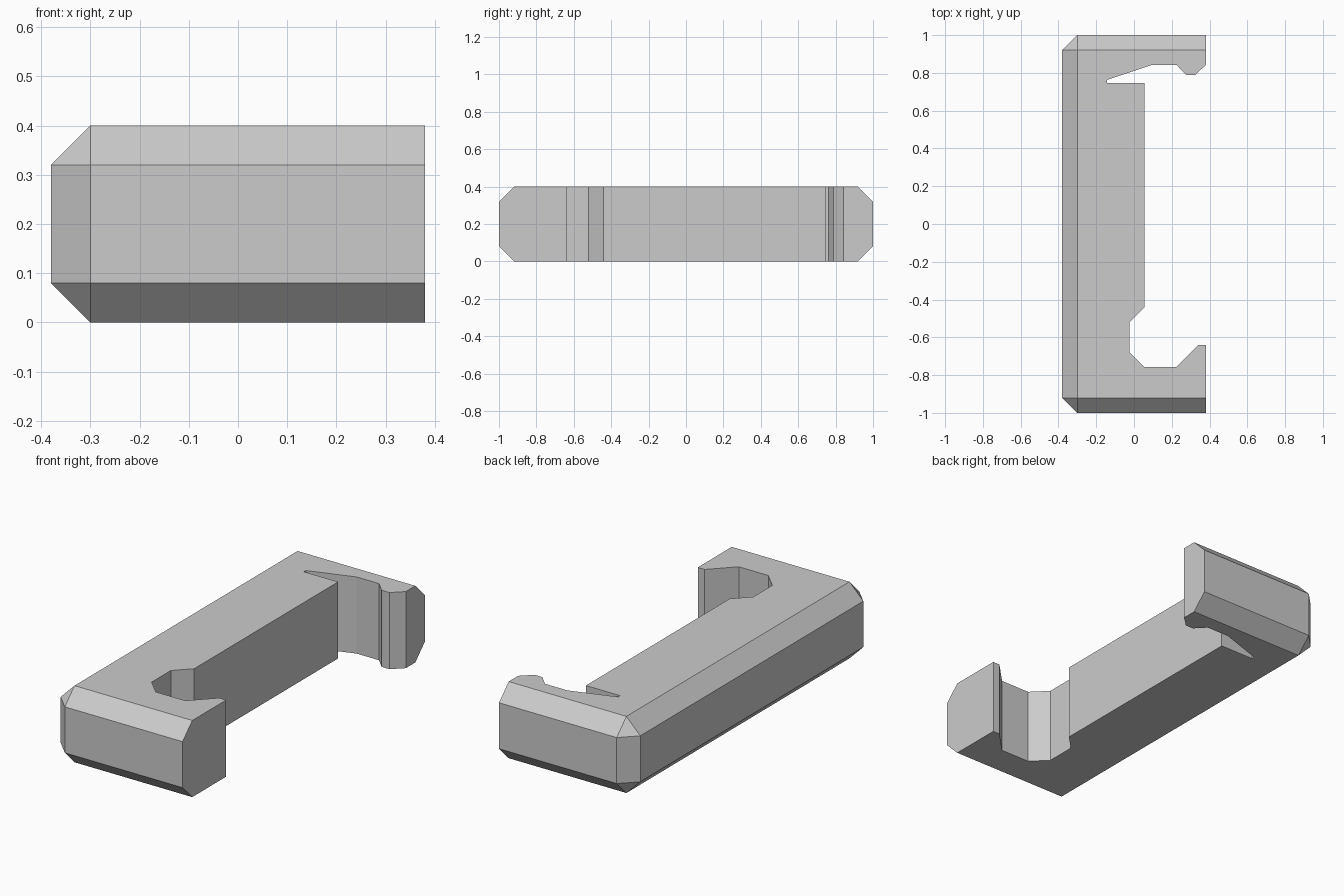
import bpy
import bmesh

cube = bpy.data.objects.get("Cube")
if cube:
    bpy.data.objects.remove(cube, do_unlink=True)

HALF_X, HALF_Y, HEIGHT, CHAMFER = 0.38, 1.0, 0.4, 0.08

grey = bpy.data.materials.new("plain grey")
grey.use_nodes = True
colour = (0.6, 0.6, 0.6, 1.0)
grey.diffuse_color = colour
grey.node_tree.nodes["Principled BSDF"].inputs["Base Color"].default_value = colour

# Plan outline: square outer corners, then the catch, slit, spine and lower hook
outer = [(HALF_X, HALF_Y), (-HALF_X, HALF_Y), (-HALF_X, -HALF_Y), (HALF_X, -HALF_Y)]
lower_hook = [(HALF_X, -0.64), (0.34, -0.64), (0.225, -0.757), (0.055, -0.757),
              (-0.024, -0.678), (-0.024, -0.52), (0.055, -0.44)]
slit = [(0.055, 0.747), (-0.143, 0.747), (-0.143, 0.763), (0.095, 0.842)]
catch = [(0.225, 0.842), (0.278, 0.788), (0.323, 0.788), (HALF_X, 0.842)]
outline = outer + lower_hook + slit + catch

# Extrude the outline into the clip body
bm = bmesh.new()
base = bm.faces.new([bm.verts.new((x, y, 0)) for x, y in outline])
top = bmesh.ops.extrude_face_region(bm, geom=[base], use_keep_orig=True)
bmesh.ops.translate(bm, vec=(0, 0, HEIGHT),
                    verts=[v for v in top["geom"] if isinstance(v, bmesh.types.BMVert)])
bmesh.ops.recalc_face_normals(bm, faces=bm.faces)


# Chamfer every edge along the three outer walls, leaving the open side square
def is_outer(edge):
    a, b = (v.co for v in edge.verts)
    on_back = all(abs(p.x + HALF_X) < 1e-4 for p in (a, b))
    on_end = abs(a.y - b.y) < 1e-4 and all(abs(abs(p.y) - HALF_Y) < 1e-4 for p in (a, b))
    open_side = all(abs(p.x - HALF_X) < 1e-4 for p in (a, b))
    return (on_back or on_end) and not open_side


bmesh.ops.bevel(bm, geom=[e for e in bm.edges if is_outer(e)], offset=CHAMFER,
                offset_type='OFFSET', segments=1, affect='EDGES', profile=0.5)
bmesh.ops.recalc_face_normals(bm, faces=bm.faces)

mesh = bpy.data.meshes.new("clip_body")
bm.to_mesh(mesh)
bm.free()
mesh.materials.append(grey)
body = bpy.data.objects.new("clip_body", mesh)
bpy.context.collection.objects.link(body)
